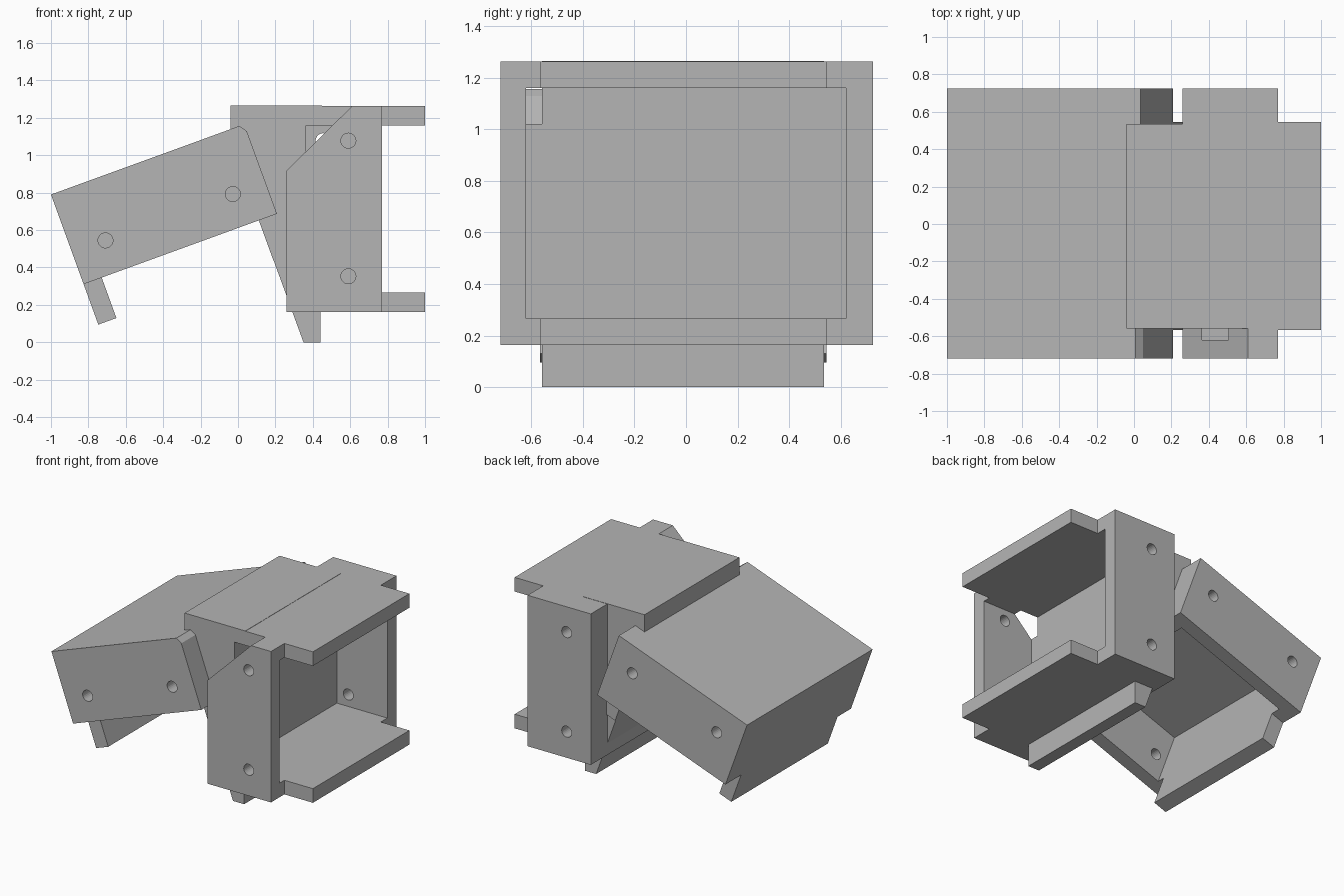
import bpy, bmesh, math
from mathutils import Matrix

cube = bpy.data.objects.get("Cube")
if cube:
    bpy.data.objects.remove(cube, do_unlink=True)

grey = bpy.data.materials.new("plain_grey")
grey.use_nodes = True
grey.diffuse_color = (0.46, 0.46, 0.46, 1)
grey.node_tree.nodes["Principled BSDF"].inputs["Base Color"].default_value = (0.46, 0.46, 0.46, 1)

DEPTH, LENGTH, WALL = 0.51, 1.10, 0.103
FRONT, BACK = -0.72, 0.725
TAB_FRONT, TAB_BACK = -0.566, 0.545


def prism(name, points, y0, y1):
    """Extrude an x-z outline from y0 to y1."""
    bm = bmesh.new()
    face = bm.faces.new([bm.verts.new((x, y0, z)) for x, z in points])
    moved = bmesh.ops.extrude_face_region(bm, geom=[face])["geom"]
    bmesh.ops.translate(bm, vec=(0, y1 - y0, 0),
                        verts=[v for v in moved if isinstance(v, bmesh.types.BMVert)])
    bmesh.ops.recalc_face_normals(bm, faces=bm.faces)
    mesh = bpy.data.meshes.new(name)
    bm.to_mesh(mesh)
    bm.free()
    mesh.materials.append(grey)
    obj = bpy.data.objects.new(name, mesh)
    bpy.context.collection.objects.link(obj)
    return obj


def block(name, x0, x1, z0, z1, y0, y1):
    return prism(name, [(x0, z0), (x1, z0), (x1, z1), (x0, z1)], y0, y1)


def cut(obj, cutter):
    mod = obj.modifiers.new("cut", "BOOLEAN")
    mod.operation, mod.solver, mod.object = "DIFFERENCE", "EXACT", cutter
    bpy.context.view_layer.objects.active = obj
    bpy.ops.object.modifier_apply(modifier=mod.name)
    bpy.data.objects.remove(cutter, do_unlink=True)


def disc(x, z, radius, sides=24):
    angles = [2 * math.pi * i / sides for i in range(sides)]
    return [(x + radius * math.cos(a), z + radius * math.sin(a)) for a in angles]


def housing(prefix, chamfer_x, chamfer_z, placement):
    """Open box with bolt holes, one chamfered front corner and two tabs."""
    box = block(prefix + "_housing", 0, DEPTH, 0, LENGTH, FRONT, BACK)
    cut(box, block("cavity", WALL, DEPTH + 0.2, WALL, LENGTH - WALL, -0.62, 0.62))

    # Bolt holes through both flanges
    for z in (0.19, 0.915):
        cut(box, prism("hole", disc(0.33, z, 0.04), -0.8, -0.58))
        cut(box, prism("hole", disc(0.195, z, 0.04), 0.58, 0.8))

    # Sloped corner of the front flange
    cx, cz = chamfer_x, chamfer_z
    cut(box, prism("chamfer", [(-cx, LENGTH - 2 * cz), (2 * cx, LENGTH + cz),
                               (-cx, LENGTH + cz)], FRONT - 0.1, TAB_FRONT + 0.008))

    # Tabs that continue the two end walls
    low = block(prefix + "_lower_tab", DEPTH, 0.74, 0, WALL, TAB_FRONT, TAB_BACK)
    high = block(prefix + "_upper_tab", DEPTH, 0.74, LENGTH - WALL, LENGTH, TAB_FRONT, TAB_BACK)
    for part in (box, low, high):
        part.data.transform(placement)


housing("upright", 0.35, 0.345, Matrix.Translation((0.26, 0, 0.163)))
housing("tilted", 0.04, 0.027,
        Matrix.Translation((-1, 0, 0.79)) @ Matrix.Rotation(math.radians(70), 4, "Y"))

# Wedge joining the two housings, with a ledge on top and a foot below
prism("joining_wedge",
      [(-0.04, 1.265), (0.45, 1.265), (0.45, 1.2), (0.31, 1.2), (0.31, 0.21),
       (0.44, 0.21), (0.44, 0), (0.35, 0), (-0.04, 1.07)], -0.558, 0.535)
